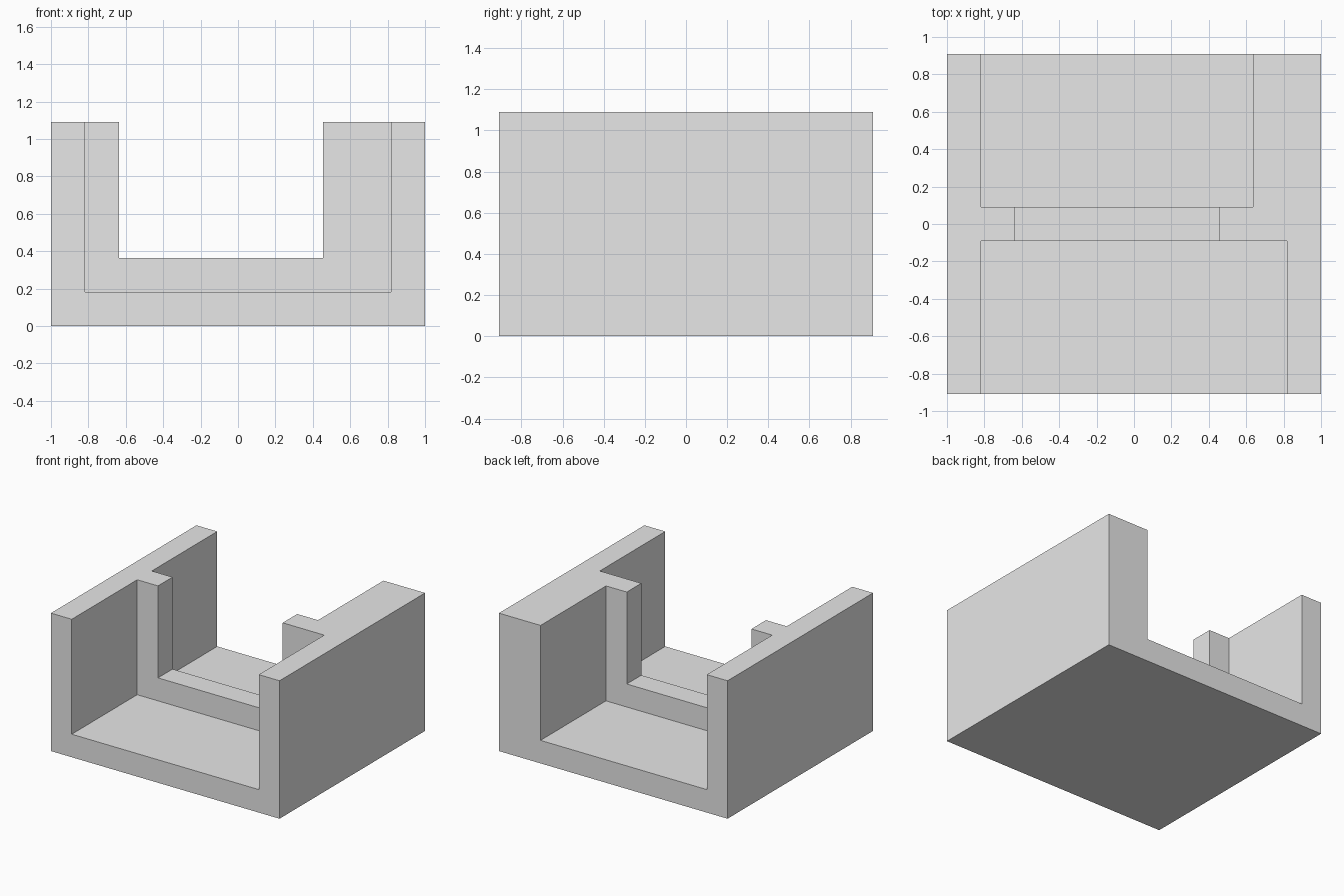
import bpy
from mathutils import Vector

if "Cube" in bpy.data.objects:
    bpy.data.objects.remove(bpy.data.objects["Cube"], do_unlink=True)

U = 2 / 11                      # design module: 11 wide, 10 deep, 6 high
ORIGIN = Vector((-1, -5 * U, 0))

grey = bpy.data.materials.new("light grey")
grey.use_nodes = True
colour = (0.8, 0.8, 0.8, 1)
grey.diffuse_color = colour
grey.node_tree.nodes["Principled BSDF"].inputs["Base Color"].default_value = colour


def box(name, low, high):
    """Box between two corners, in modules from the front right bottom corner."""
    low, high = Vector(low), Vector(high)
    bpy.ops.mesh.primitive_cube_add(size=1)
    obj = bpy.context.object
    obj.name = name
    for v in obj.data.vertices:
        t = v.co + Vector((0.5, 0.5, 0.5))
        v.co = ORIGIN + U * Vector(a + (b - a) * f for a, b, f in zip(low, high, t))
    obj.data.materials.append(grey)
    return obj


# Solid block
cradle = box("cradle", (0, 0, 0), (11, 10, 6))

# Front bay, rear bay with a thicker left wall, and the slot over the middle rib
cutters = [
    box("front_bay_cutter", (1, -1, 1), (10, 4.5, 7)),
    box("rear_bay_cutter", (1, 5.5, 1), (9, 11, 7)),
    box("rib_slot_cutter", (2, 4, 2), (8, 6, 7)),
]
bpy.ops.object.select_all(action="DESELECT")
bpy.context.view_layer.objects.active = cradle
cradle.select_set(True)
for cutter in cutters:
    cutter.hide_render = True
    mod = cradle.modifiers.new(cutter.name, "BOOLEAN")
    mod.operation = "DIFFERENCE"
    mod.solver = "EXACT"
    mod.object = cutter
    bpy.ops.object.modifier_apply(modifier=mod.name)
    bpy.data.objects.remove(cutter, do_unlink=True)
bpy.ops.object.shade_flat()
